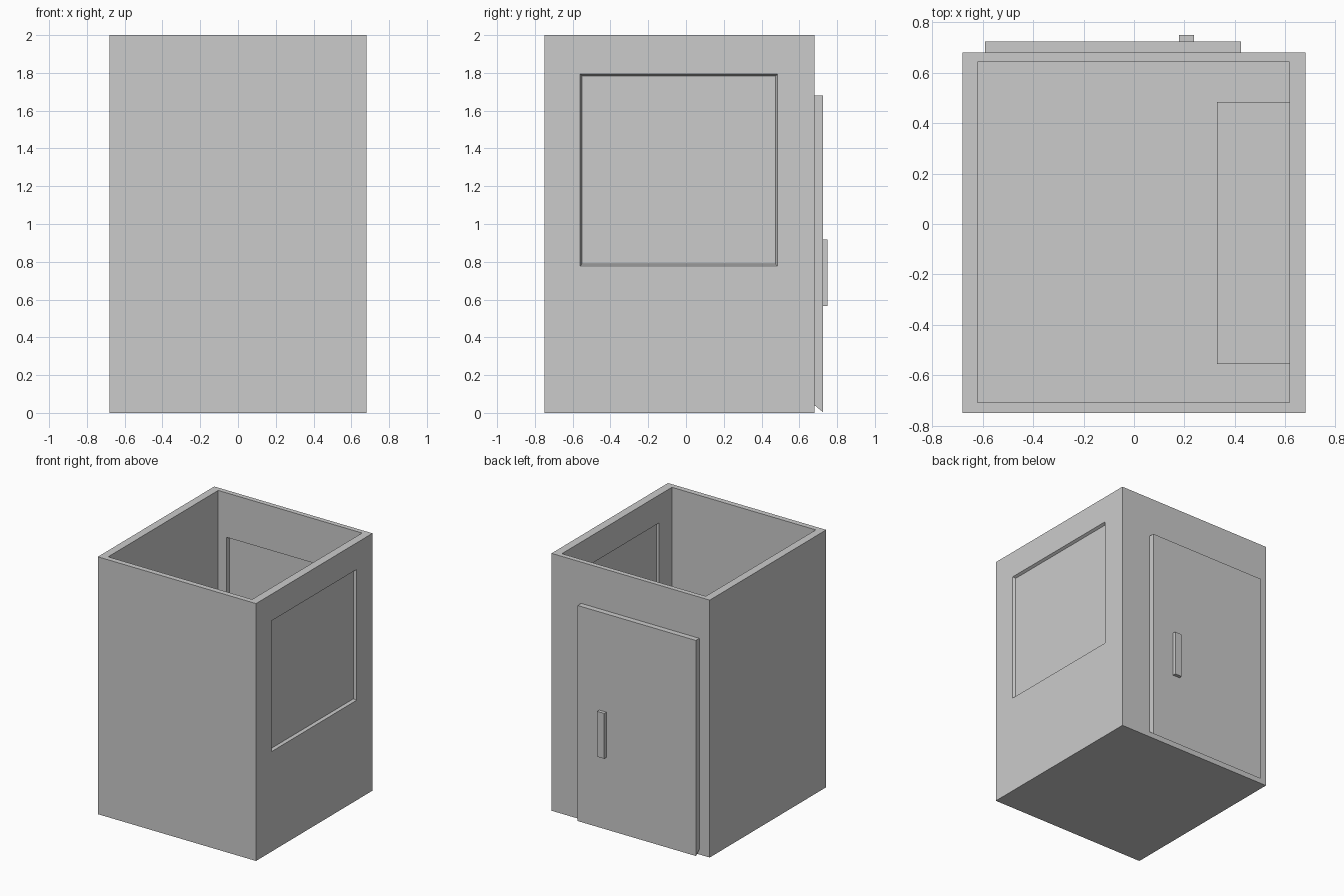
import bpy, bmesh

if "Cube" in bpy.data.objects:
    bpy.data.objects.remove(bpy.data.objects["Cube"])


def prism(name, near, far, axis):
    """Join two rectangles (a0, a1, b0, b1, depth) lying across the given axis."""
    bm = bmesh.new()
    rings = []
    for a0, a1, b0, b1, d in (near, far):
        ring = []
        for a, b in ((a0, b0), (a1, b0), (a1, b1), (a0, b1)):
            co = [a, b]
            co.insert(axis, d)
            ring.append(bm.verts.new(co))
        rings.append(ring)
    lo, hi = rings
    bm.faces.new(lo)
    bm.faces.new(hi)
    for i in range(4):
        j = (i + 1) % 4
        bm.faces.new((lo[i], lo[j], hi[j], hi[i]))
    bmesh.ops.recalc_face_normals(bm, faces=bm.faces)
    mesh = bpy.data.meshes.new(name)
    bm.to_mesh(mesh)
    bm.free()
    obj = bpy.data.objects.new(name, mesh)
    bpy.context.collection.objects.link(obj)
    return obj


def box(name, x, y, z):
    return prism(name, (*x, *y, z[0]), (*x, *y, z[1]), 2)


def cut(target, cutter):
    mod = target.modifiers.new("cut", 'BOOLEAN')
    mod.operation = 'DIFFERENCE'
    mod.solver = 'EXACT'
    mod.object = cutter
    cutter.hide_render = True
    bpy.context.view_layer.objects.active = target
    bpy.ops.object.modifier_apply(modifier=mod.name)
    bpy.data.objects.remove(cutter)


# Open-topped booth with floor and four walls
booth = box("booth_walls", (-0.68, 0.68), (-0.75, 0.68), (0, 2))
cut(booth, box("room_cutter", (-0.62, 0.617), (-0.708, 0.642), (0.04, 2.2)))

# Doorway in the back wall
cut(booth, box("doorway_cutter", (-0.55, 0.385), (0.6, 0.8), (0.04, 1.655)))

# Window opening in the right wall, slightly flared outside
win_y, win_z = (-0.55, 0.475), (0.787, 1.783)
cut(booth, box("window_cutter", (0.55, 0.8), win_y, win_z))
cut(booth, prism("flare_cutter", (*win_y, *win_z, 0.66),
                 (-0.57, 0.495, 0.767, 1.803, 0.70), 0))
box("window_pane", (0.64, 0.66), win_y, win_z)

# Counter inside, under the window
box("counter", (0.33, 0.617), (-0.555, 0.485), (0.745, 0.785))

# Door on the back, its lower edge sloping down and outwards
door_x = (-0.592, 0.425)
prism("door", (*door_x, 0.04, 1.68, 0.681), (*door_x, 0.005, 1.68, 0.724), 1)

# Door handle
box("door_handle", (0.178, 0.238), (0.69, 0.75), (0.565, 0.917))
